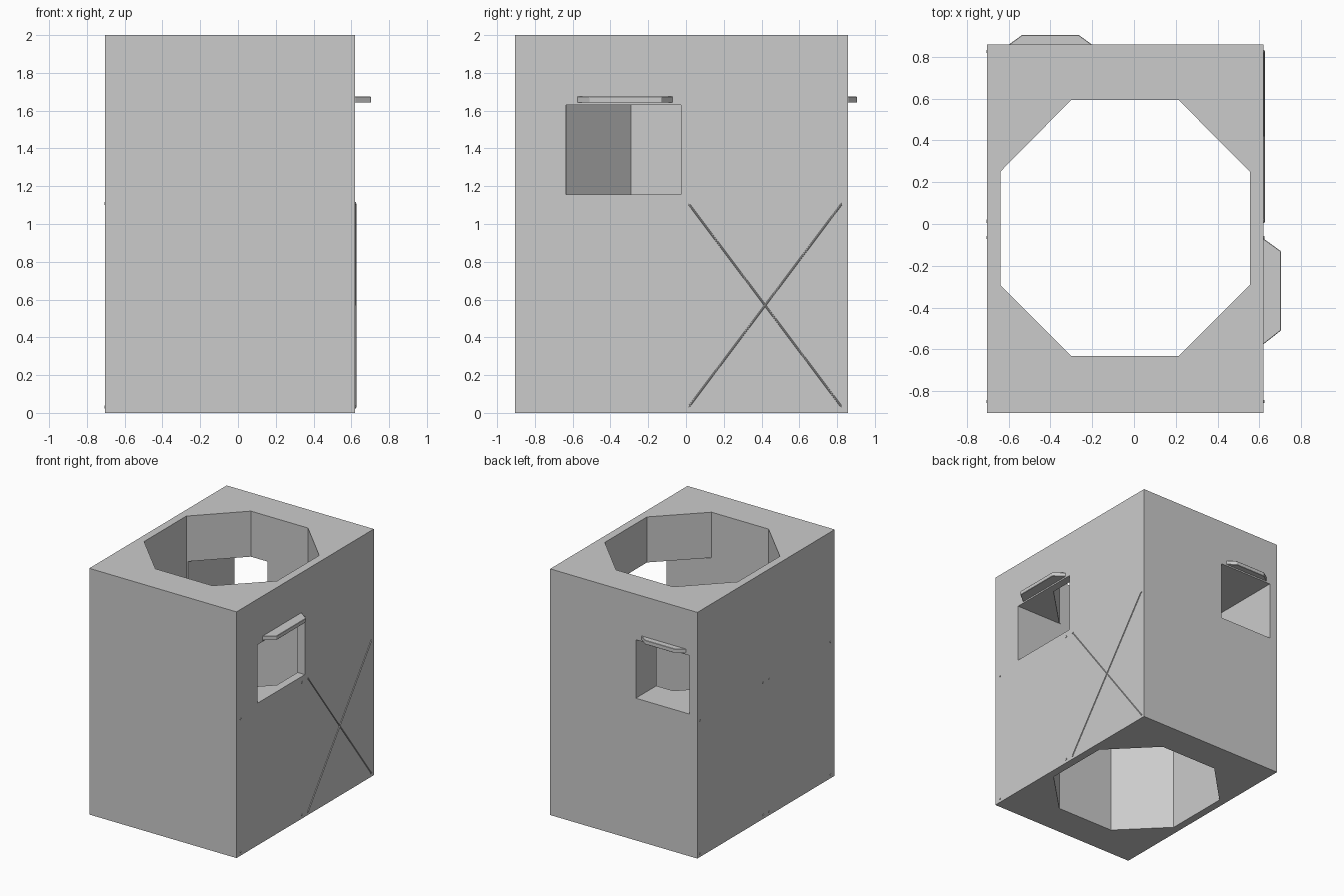
import bpy, bmesh
from mathutils import Vector

if "Cube" in bpy.data.objects:
    bpy.data.objects.remove(bpy.data.objects["Cube"])

X0, X1, Y0, Y1, H = -0.703, 0.62, -0.905, 0.858, 2.0


def prism(name, outline, z0, z1):
    """Extrude a counter-clockwise xy outline from z0 to z1."""
    bm = bmesh.new()
    face = bm.faces.new([bm.verts.new((x, y, z0)) for x, y in outline])
    ext = bmesh.ops.extrude_face_region(bm, geom=[face])["geom"]
    for v in ext:
        if isinstance(v, bmesh.types.BMVert):
            v.co.z = z1
    bmesh.ops.recalc_face_normals(bm, faces=bm.faces)
    me = bpy.data.meshes.new(name)
    bm.to_mesh(me)
    bm.free()
    ob = bpy.data.objects.new(name, me)
    bpy.context.collection.objects.link(ob)
    return ob


def block(name, x0, x1, y0, y1, z0, z1):
    return prism(name, [(x0, y0), (x1, y0), (x1, y1), (x0, y1)], z0, z1)


def rod(name, a, b, radius, sides=10):
    a, b = Vector(a), Vector(b)
    d = b - a
    bpy.ops.mesh.primitive_cylinder_add(
        vertices=sides, radius=radius, depth=d.length, location=(a + b) / 2,
        rotation=d.to_track_quat('Z', 'Y').to_euler())
    ob = bpy.context.object
    ob.name = name
    bpy.ops.object.shade_smooth_by_angle()
    return ob


def cut(target, cutter):
    mod = target.modifiers.new("cut", 'BOOLEAN')
    mod.operation, mod.solver, mod.object = 'DIFFERENCE', 'EXACT', cutter
    bpy.context.view_layer.objects.active = target
    bpy.ops.object.modifier_apply(modifier=mod.name)
    bpy.data.objects.remove(cutter)


# Outer shell with octagonal shaft and two windows
shell = block("shell", X0, X1, Y0, Y1, 0, H)
octagon = [(-0.30, -0.632), (0.213, -0.632), (0.555, -0.292), (0.555, 0.25),
           (0.213, 0.594), (-0.30, 0.594), (-0.64, 0.25), (-0.64, -0.292)]
cut(shell, prism("shaft_cutter", octagon, -0.1, H + 0.1))
cut(shell, block("side_window_cutter", 0.2, 0.8, -0.635, -0.027, 1.155, 1.63))
cut(shell, block("back_window_cutter", -0.632, -0.15, 0.24, 1.0, 1.155, 1.63))

# Hoods over the windows, slightly rounded
hoods = [
    prism("side_hood", [(X1 - 0.005, -0.575), (X1, -0.575), (0.703, -0.51),
                        (0.703, -0.13), (X1, -0.07), (X1 - 0.005, -0.07)], 1.642, 1.675),
    prism("back_hood", [(-0.20, Y1 - 0.005), (-0.20, Y1), (-0.265, 0.905),
                        (-0.535, 0.905), (-0.60, Y1), (-0.60, Y1 - 0.005)], 1.642, 1.675)]
for hood in hoods:
    bev = hood.modifiers.new("bevel", 'BEVEL')
    bev.width, bev.segments = 0.004, 1

# Pins on both side walls
for side, x in (("right", X1), ("left", X0)):
    out = 0.005 if side == "right" else -0.004
    for y in (-0.85, -0.065, 0.013, 0.825):
        for z in (0.03, 1.108):
            rod(side + "_pin", (x - out, y, z), (x + out, y, z), 0.008)

# Crossed wires on the rear half of the right wall
for za, zb in ((0.03, 1.108), (1.108, 0.03)):
    rod("cross_wire", (X1 + 0.002, 0.013, za), (X1 + 0.002, 0.825, zb), 0.005, 8)
